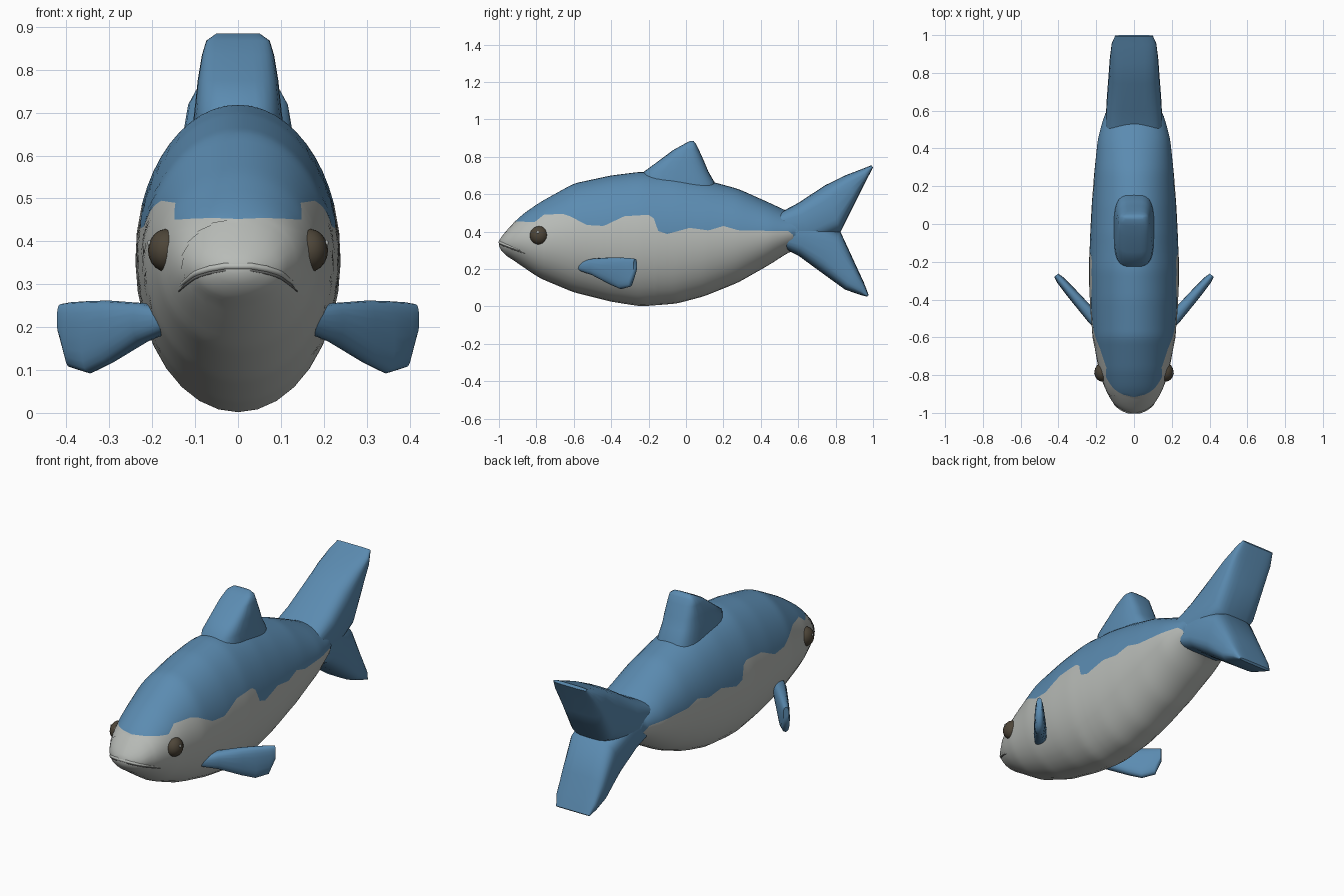
import bpy, bmesh, math
from mathutils import Vector

if "Cube" in bpy.data.objects:
    bpy.data.objects.remove(bpy.data.objects["Cube"], do_unlink=True)


def material(name, rgb):
    mat = bpy.data.materials.new(name)
    mat.use_nodes = True
    mat.diffuse_color = (*rgb, 1)
    mat.node_tree.nodes["Principled BSDF"].inputs["Base Color"].default_value = (*rgb, 1)
    return mat


BLUE = material("back blue", (0.105, 0.26, 0.44))
GREY = material("belly grey", (0.48, 0.50, 0.475))
BROWN = material("eye brown", (0.075, 0.06, 0.04))
DARK = material("mouth grey", (0.16, 0.165, 0.16))


def finish(bm, name, mats, angle=55):
    bmesh.ops.recalc_face_normals(bm, faces=bm.faces)
    mesh = bpy.data.meshes.new(name)
    bm.to_mesh(mesh)
    bm.free()
    for mat in mats:
        mesh.materials.append(mat)
    obj = bpy.data.objects.new(name, mesh)
    bpy.context.collection.objects.link(obj)
    bpy.ops.object.select_all(action='DESELECT')
    obj.select_set(True)
    bpy.context.view_layer.objects.active = obj
    bpy.ops.object.shade_smooth_by_angle(angle=math.radians(angle))
    return obj


def bridge(bm, rings, paint=None):
    """Skin closed rings of points; paint(column, centre) picks the material."""
    loops = [[bm.verts.new(p) for p in ring] for ring in rings]
    n = len(loops[0])
    for lo, hi in zip(loops, loops[1:]):
        for i in range(n):
            j = (i + 1) % n
            face = bm.faces.new((lo[i], lo[j], hi[j], hi[i]))
            if paint:
                face.material_index = paint(i, face.calc_center_median())
    for k, loop in enumerate((loops[0], loops[-1])):
        cap = bm.faces.new(loop)
        if paint:
            cap.material_index = 1 - k


def loft(name, sections, mat, power=2.0, n=20):
    """Skin rounded sections, each given as centre, half chord, half thickness."""
    def bend(v):
        return math.copysign(abs(v) ** (2 / power), v)
    rings = []
    for c, a, b in sections:
        turns = [2 * math.pi * i / n for i in range(n)]
        rings.append([Vector(c) + Vector(a) * bend(math.cos(t)) + Vector(b) * bend(math.sin(t))
                      for t in turns])
    bm = bmesh.new()
    bridge(bm, rings)
    return finish(bm, name, [mat])


def lerp(table, y, col):
    if y <= table[0][0]:
        return table[0][col]
    for p, q in zip(table, table[1:]):
        if y <= q[0]:
            return p[col] + (q[col] - p[col]) * (y - p[0]) / (q[0] - p[0])
    return table[-1][col]


# Body stations: y, bottom, top, half width
BODY = [(-1, .322, .35, .025), (-.985, .295, .375, .065), (-.96, .27, .405, .10),
        (-.92, .245, .45, .13), (-.87, .21, .495, .155), (-.78, .15, .557, .185),
        (-.6, .075, .657, .22), (-.4, .025, .70, .235), (-.24, 0, .72, .24),
        (-.05, .015, .707, .232), (.1, .055, .677, .224), (.28, .128, .628, .21),
        (.45, .225, .552, .192), (.55, .29, .505, .165), (.62, .31, .50, .14),
        (.68, .33, .48, .11)]
# Wavy edge between back and belly: y, z
EDGE = [(-.915, .455), (-.81, .45), (-.76, .49), (-.66, .495), (-.62, .482), (-.53, .435),
        (-.44, .43), (-.33, .482), (-.2, .49), (-.165, .465), (-.155, .405), (-.1, .387),
        (.02, .42), (.12, .406), (.2, .43), (.28, .407), (.55, .402), (.58, .375), (.592, .27)]


def girth(y):
    """Centre height, half height and half width of the body at y."""
    def value(col):
        if y < -.93:
            return lerp(BODY, y, col)
        return (lerp(BODY, y - .025, col) + 2 * lerp(BODY, y, col) + lerp(BODY, y + .025, col)) / 4
    low, high, half = value(1), value(2), value(3)
    return (low + high) / 2, (high - low) / 2, half


# Body, with one edge loop laid along the colour boundary
SEG = 10
rings = []
steps = 140
for s in range(steps + 1):
    y = -1 + 1.68 * s / steps
    c, h, w = girth(y)
    split = math.acos(max(-1, min(1, (c - lerp(EDGE, y, 1)) / h)))
    split = max(.02, min(math.pi - .02, split))
    angles = [split * i / SEG for i in range(SEG)]
    angles += [split + (math.pi - split) * i / SEG for i in range(SEG + 1)]
    side = [(w * math.sin(t), y, c - h * math.cos(t)) for t in angles]
    rings.append(side + [(-x, v, z) for x, v, z in side[-2:0:-1]])


def body_paint(column, centre):
    on_back = SEG <= column < 3 * SEG
    if centre.y < -.915:
        return 1
    return 0 if on_back or centre.y > .59 else 1


bm = bmesh.new()
bridge(bm, rings, body_paint)
finish(bm, "body", [BLUE, GREY], 70)

# Tail lobes: leading y, z, trailing y, z, half width
UPPER = [(.50, .50, .52, .34, .15), (.60, .553, .68, .34, .146), (.743, .647, .826, .397, .135),
         (.85, .70, .907, .56, .128), (.95, .738, .962, .67, .118), (.992, .755, 1, .742, .10)]
LOWER = [(.50, .32, .52, .46, .15), (.60, .272, .68, .46, .146), (.716, .187, .826, .399, .135),
         (.85, .09, .906, .225, .128), (.93, .062, .95, .13, .118), (.968, .052, .977, .06, .10)]
for name, table in (("upper_tail_lobe", UPPER), ("lower_tail_lobe", LOWER)):
    loft(name, [((0, (ly + ty) / 2, (lz + tz) / 2), (0, (ly - ty) / 2, (lz - tz) / 2), (w, 0, 0))
                for ly, lz, ty, tz, w in table], BLUE, 3.6, 28)

# Dorsal fin: height, front y, back y, half width
DORSAL = [(.60, -.235, .165, .108), (.665, -.235, .152, .106), (.72, -.225, .12, .1),
          (.775, -.15, .097, .094), (.835, -.07, .07, .084), (.868, -.01, .054, .074),
          (.885, .022, .04, .05)]
loft("dorsal_fin", [((0, (f + b) / 2, z), (0, (b - f) / 2, 0), (w, 0, 0))
                    for z, f, b, w in DORSAL], BLUE, 3.4, 28)

# Side fins: x, bottom, top, half thickness
FIN = [(.16, .19, .24, .03), (.22, .165, .256, .034), (.30, .115, .262, .03),
       (.345, .092, .261, .027), (.39, .106, .258, .022), (.412, .18, .254, .014)]
for label, m in (("left", 1), ("right", -1)):
    loft(label + "_side_fin",
         [((m * x, -.475 + (x - .235) * 1.15, (lo + hi) / 2), (0, 0, (hi - lo) / 2),
           (m * t * .75, -t * .66, 0)) for x, lo, hi, t in FIN], BLUE, 2.6)

    # Eye and its small glint
    for part, place, size, mat in (("eye", (m * .167, -.785, .379), (.043, .05, .05), BROWN),
                                   ("eye_glint", (m * .207, -.792, .396), (.004, .007, .007), GREY)):
        bm = bmesh.new()
        bmesh.ops.create_uvsphere(bm, u_segments=16, v_segments=10, radius=1)
        for v in bm.verts:
            v.co = Vector(place) + v.co * Vector(size)
        finish(bm, label + "_" + part, [mat])

# Mouth line under an overhanging lip, both following the snout
path = []
for i in range(13):
    y = -.998 + .133 * (i / 12) ** 1.6
    z = .335 - .05 * (i / 12) ** 1.5
    c, h, w = girth(y)
    path.append((w * math.sqrt(max(0, 1 - ((z - c) / h) ** 2)), y, z))
path = [(-x, y, z) for x, y, z in reversed(path)] + path
for name, lift, r, mat in (("upper_lip", .007, .008, GREY), ("mouth_line", -.002, .004, DARK)):
    sections = []
    for i, (x, y, z) in enumerate(path):
        out = Vector((x * 1.5, (y + .75) * .8, 0)).normalized()
        thin = r * (1 - .7 * (abs(i - 12.5) / 12.5) ** 4)
        sections.append(((x, y + .003, z + lift), (0, 0, thin), out * thin))
    loft(name, sections, mat, 2, 8)
